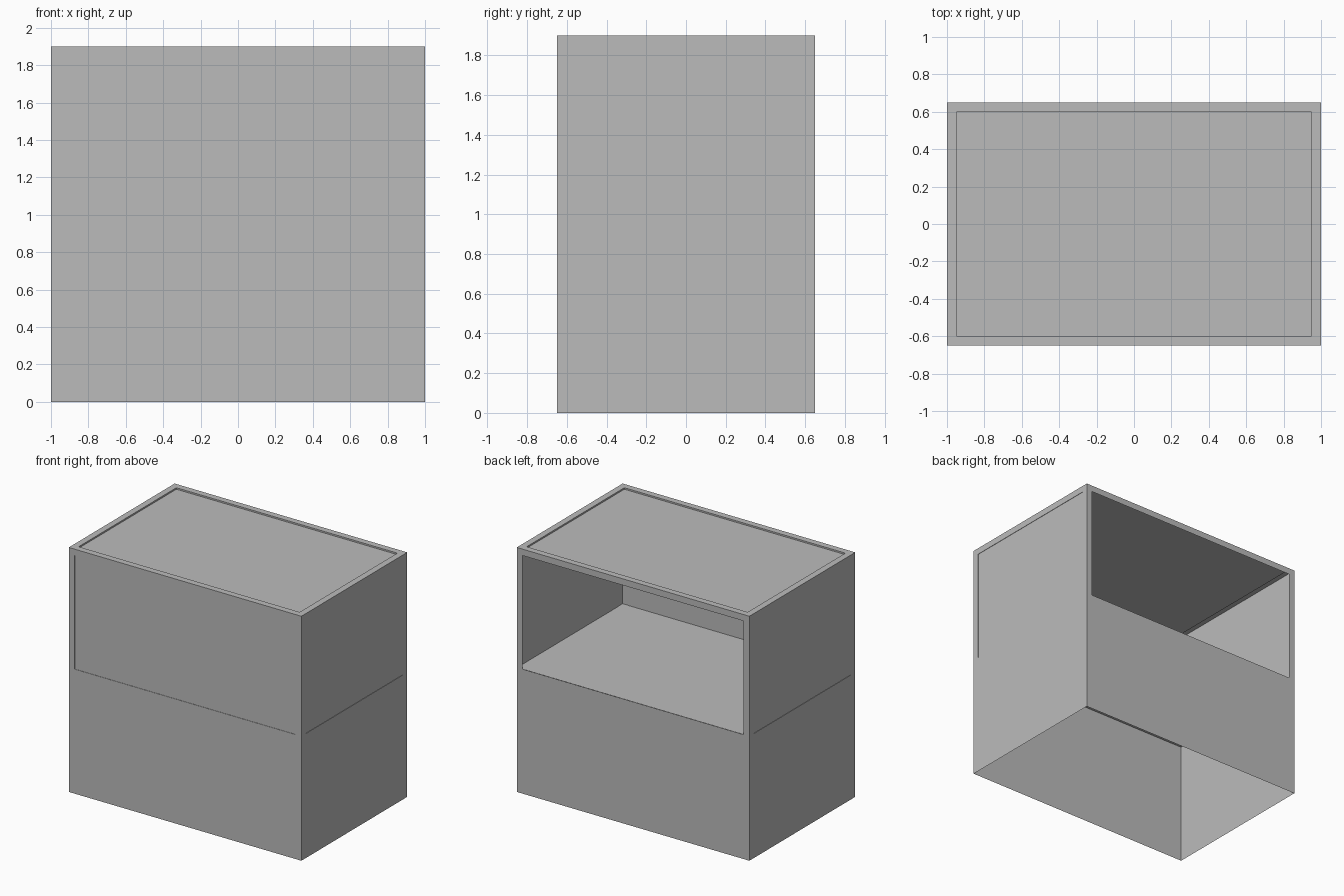
import bpy
import bmesh
from mathutils import Vector

old = bpy.data.objects.get("Cube")
if old:
    bpy.data.objects.remove(old, do_unlink=True)

HALF_X, HALF_Y, TOP = 1.0, 0.65, 1.9
FRAME = 0.05
SHELF_Z = 0.967

grey = bpy.data.materials.new("plain_grey")
grey.use_nodes = True
colour = (0.5, 0.5, 0.5, 1)
grey.diffuse_color = colour
grey.node_tree.nodes["Principled BSDF"].inputs["Base Color"].default_value = colour


def add_object(name, bm):
    mesh = bpy.data.meshes.new(name)
    bm.to_mesh(mesh)
    bm.free()
    mesh.materials.append(grey)
    obj = bpy.data.objects.new(name, mesh)
    bpy.context.collection.objects.link(obj)
    return obj


# Cabinet shell: thin-walled box, open underneath
bm = bmesh.new()
bmesh.ops.create_cube(bm, size=1)
bmesh.ops.scale(bm, vec=(2 * HALF_X, 2 * HALF_Y, TOP), verts=bm.verts)
bmesh.ops.translate(bm, vec=(0, 0, TOP / 2), verts=bm.verts)
bm.normal_update()
bmesh.ops.delete(bm, geom=[f for f in bm.faces if f.normal.z < -0.5], context="FACES")

# Cut the frame lines into the walls
cuts = [((0, 0, SHELF_Z), (0, 0, 1)), ((0, 0, TOP - FRAME), (0, 0, 1))]
for s in (-1, 1):
    cuts.append(((s * (HALF_X - FRAME), 0, 0), (1, 0, 0)))
    cuts.append(((0, s * (HALF_Y - FRAME), 0), (0, 1, 0)))
for point, normal in cuts:
    geom = bm.verts[:] + bm.edges[:] + bm.faces[:]
    bmesh.ops.bisect_plane(bm, geom=geom, plane_co=point, plane_no=normal)
bm.normal_update()


def panel_at(direction):
    """Face in the middle of the upper wall that looks along direction."""
    def fits(f):
        c = f.calc_center_median()
        side = Vector(direction)
        across = c - side * c.dot(side)
        upper = direction[2] == 1 or SHELF_Z < c.z < TOP - FRAME
        return f.normal.dot(side) > 0.9 and upper and abs(across.x) + abs(across.y) < 0.01
    return [f for f in bm.faces if fits(f)]


# Recessed panels on the top, front and sides; open back
for direction, depth in (((0, 0, 1), 0.012), ((0, -1, 0), 0.003),
                         ((1, 0, 0), 0.003), ((-1, 0, 0), 0.003)):
    bmesh.ops.inset_individual(bm, faces=panel_at(direction), thickness=0, depth=-depth)
bmesh.ops.delete(bm, geom=panel_at((0, 1, 0)), context="FACES")
add_object("cabinet_shell", bm)

# Shelf that closes the lower half from above
bm = bmesh.new()
bmesh.ops.create_grid(bm, x_segments=1, y_segments=1, size=1)
bmesh.ops.scale(bm, vec=(HALF_X - 0.001, HALF_Y - 0.001, 1), verts=bm.verts)
bmesh.ops.translate(bm, vec=(0, 0, SHELF_Z), verts=bm.verts)
add_object("shelf", bm)
